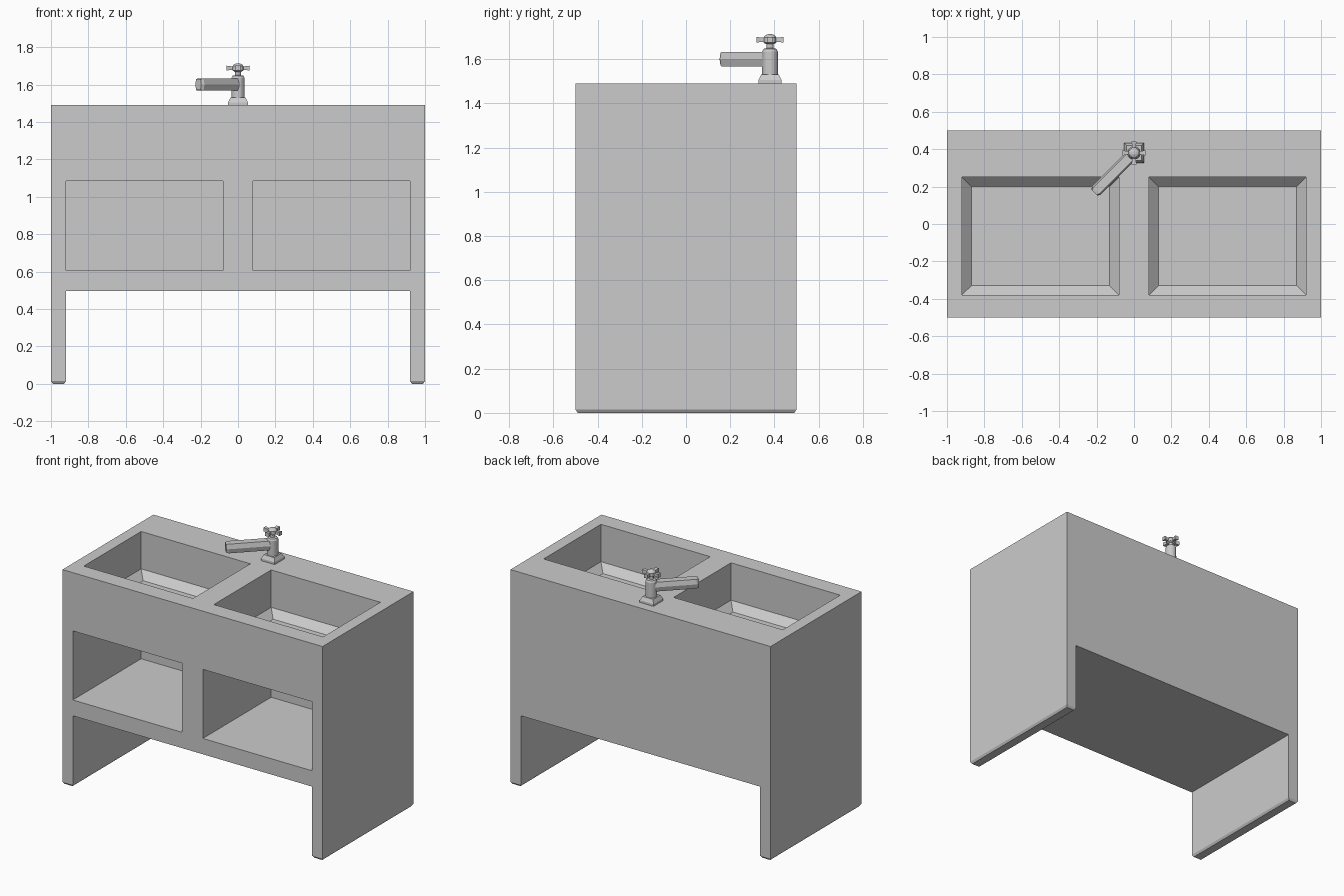
import bpy, bmesh, math
from mathutils import Matrix, Vector

if "Cube" in bpy.data.objects:
    bpy.data.objects.remove(bpy.data.objects["Cube"])


def loft(name, rings):
    """Closed mesh through rings holding equal numbers of points."""
    bm = bmesh.new()
    loops = [[bm.verts.new(p) for p in r] for r in rings]
    n = len(loops[0])
    for a, b in zip(loops, loops[1:]):
        for i in range(n):
            bm.faces.new((a[i], a[(i + 1) % n], b[(i + 1) % n], b[i]))
    bm.faces.new(loops[0][::-1])
    bm.faces.new(loops[-1])
    bmesh.ops.recalc_face_normals(bm, faces=bm.faces)
    me = bpy.data.meshes.new(name)
    bm.to_mesh(me)
    bm.free()
    ob = bpy.data.objects.new(name, me)
    bpy.context.collection.objects.link(ob)
    return ob


def rect(x0, x1, y0, y1, z, inset=0):
    return [(x0 + inset, y0 + inset, z), (x1 - inset, y0 + inset, z),
            (x1 - inset, y1 - inset, z), (x0 + inset, y1 - inset, z)]


def circle(r, z, n, x=0, y=0.38):
    return [(x + r * math.cos(2 * math.pi * (i + .5) / n),
             y + r * math.sin(2 * math.pi * (i + .5) / n), z) for i in range(n)]


def cut(target, cutter):
    m = target.modifiers.new("cut", 'BOOLEAN')
    m.operation, m.solver, m.object = 'DIFFERENCE', 'EXACT', cutter
    cutter.hide_render = True
    cutter.hide_set(True)
    cutter.display_type = 'WIRE'


# cabinet with slab legs: arch profile extruded front to back
arch = [(-1, .015), (-.92, .015), (-.92, .495), (.92, .495),
        (.92, .015), (1, .015), (1, 1.49), (-1, 1.49)]
cabinet = loft("cabinet", [[(x, y, z) for x, z in arch] for y in (-.5, .5)])

# tapered feet under the legs
for side, x0 in (("left", -1), ("right", .92)):
    loft(side + "_foot", [rect(x0, x0 + .08, -.5, .5, 0, .01),
                          rect(x0, x0 + .08, -.5, .5, .015)])

# two basins with sloped lower edges, and two open shelves
for side, x0 in (("left", -.92), ("right", .08)):
    x1 = x0 + .84
    cut(cabinet, loft(side + "_basin_cutter", [
        rect(x0, x1, -.38, .25, 1.18, .05),
        rect(x0, x1, -.38, .25, 1.23),
        rect(x0, x1, -.38, .25, 1.6)]))
    cut(cabinet, loft(side + "_shelf_cutter", [
        rect(x0, x1, -.6, .25, .605),
        rect(x0, x1, -.6, .25, 1.085)]))

# tap base and column
loft("tap_base", [rect(-.053, .053, .327, .433, 1.485),
                  rect(-.053, .053, .327, .433, 1.505),
                  rect(-.053, .053, .327, .433, 1.53, .013)])
column = ((.036, 1.525), (.036, 1.635), (.03, 1.647), (.016, 1.65), (.016, 1.68))
loft("tap_column", [circle(r, z, 16) for r, z in column])

# spout: six-sided bar pointing diagonally forward
section = [(-.032, 0), (-.024, -.032), (.024, -.032),
           (.032, 0), (.024, .032), (-.024, .032)]
along = Vector((-1, -1, 0)).normalized()
across = Vector((1, -1, 0)).normalized()
pivot = Vector((0, .38, 1.6))
spout = []
for d, s, k in ((0, 1, 1), (.285, 1, 1), (.3, .7, .9)):
    spout.append([pivot + along * d + across * (u * s) + Vector((0, 0, v * k))
                  for u, v in section])
loft("tap_spout", spout)

# cross handle: rounded hub with four flared arms
hub = ((.018, 1.668), (.03, 1.675), (.03, 1.698), (.022, 1.708), (.01, 1.713))
loft("handle_hub", [circle(r, z, 12) for r, z in hub])
for i in range(4):
    arm = loft(f"handle_arm_{i + 1}", [
        [(d, -w, -h), (d, w, -h), (d, w, h), (d, -w, h)]
        for d, w, h in ((.01, .008, .008), (.04, .01, .01), (.062, .014, .013))])
    arm.matrix_world = (Matrix.Translation((0, .38, 1.688))
                        @ Matrix.Rotation(i * math.pi / 2, 4, 'Z'))
